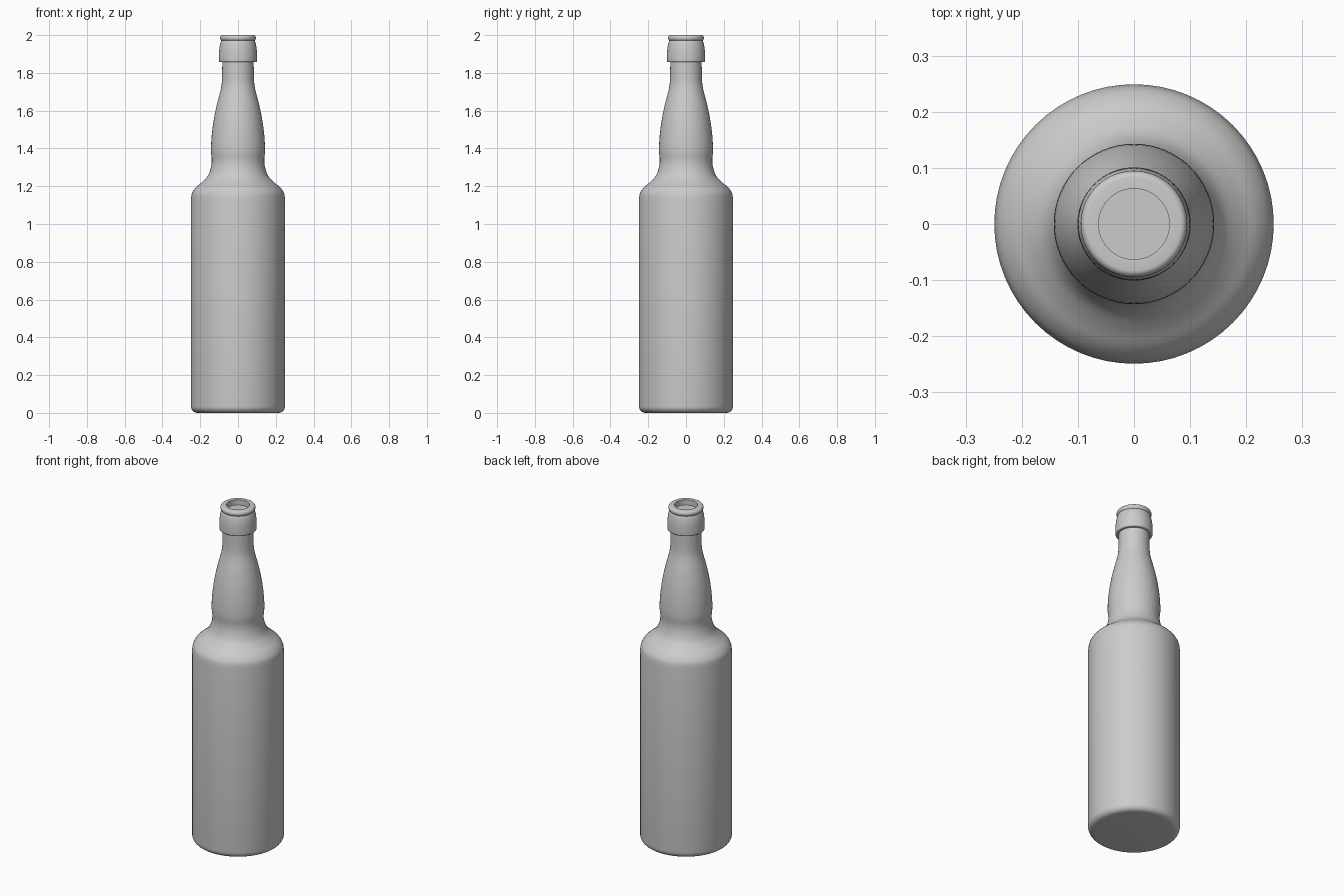
import bpy, bmesh, math
from mathutils import Vector

cube = bpy.data.objects.get("Cube")
if cube:
    bpy.data.objects.remove(cube, do_unlink=True)

glass = bpy.data.materials.new("grey_glass")
glass.use_nodes = True
colour = (0.6, 0.6, 0.6, 1)
glass.diffuse_color = colour
glass.node_tree.nodes["Principled BSDF"].inputs["Base Color"].default_value = colour


def smooth_path(points, steps=4):
    """Catmull-Rom curve through (radius, height) points."""
    p = [Vector(q) for q in points]
    p = [p[0] * 2 - p[1]] + p + [p[-1] * 2 - p[-2]]
    path = []
    for a, b, c, d in zip(p, p[1:], p[2:], p[3:]):
        for i in range(steps):
            t = i / steps
            path.append((b * 2 + (c - a) * t + (a * 2 - b * 5 + c * 4 - d) * t**2
                         + (b * 3 - a - c * 3 + d) * t**3) / 2)
    return path + [p[-2]]


def arc(r, z, rx, rz, start, end, n=6):
    """Elliptical corner in the profile, angles in degrees."""
    angles = [math.radians(start + (end - start) * i / n) for i in range(n + 1)]
    return [Vector((r + rx * math.cos(a), z + rz * math.sin(a))) for a in angles]


def lathe(name, profile, segments=64):
    bm = bmesh.new()
    verts = [bm.verts.new((p[0], 0, p[1])) for p in profile]
    edges = [bm.edges.new(pair) for pair in zip(verts, verts[1:])]
    bmesh.ops.spin(bm, geom=verts + edges, axis=(0, 0, 1), cent=(0, 0, 0),
                   angle=math.tau, steps=segments)
    bmesh.ops.remove_doubles(bm, verts=bm.verts[:], dist=0.0002)
    bmesh.ops.recalc_face_normals(bm, faces=bm.faces[:])
    mesh = bpy.data.meshes.new(name)
    bm.to_mesh(mesh)
    bm.free()
    mesh.materials.append(glass)
    obj = bpy.data.objects.new(name, mesh)
    bpy.context.collection.objects.link(obj)
    bpy.ops.object.select_all(action="DESELECT")
    obj.select_set(True)
    bpy.context.view_layer.objects.active = obj
    bpy.ops.object.shade_smooth_by_angle(angle=math.radians(40))
    return obj


# Flat base with a rounded heel
profile = [(0, 0)] + arc(0.215, 0.035, 0.034, 0.035, -90, 0)
# Straight body, shoulder, bulged neck
profile += smooth_path([(0.249, 1.13), (0.243, 1.165), (0.222, 1.195), (0.19, 1.222),
                        (0.16, 1.255), (0.143, 1.3), (0.139, 1.34), (0.143, 1.39),
                        (0.139, 1.47), (0.127, 1.56), (0.11, 1.64), (0.092, 1.71),
                        (0.085, 1.76), (0.083, 1.857)])
# Collar, groove and rounded lip
profile += [(0.096, 1.857)] + arc(0.096, 1.863, 0.005, 0.006, -60, 0, 3)
profile += smooth_path([(0.101, 1.885), (0.099, 1.925), (0.094, 1.955), (0.09, 1.967)])
profile += arc(0.083, 1.985, 0.012, 0.015, -60, 90, 8)
# Mouth with a shallow floor
profile += [(0.063, 2.0), (0.063, 1.968), (0, 1.968)]
lathe("bottle", profile)
